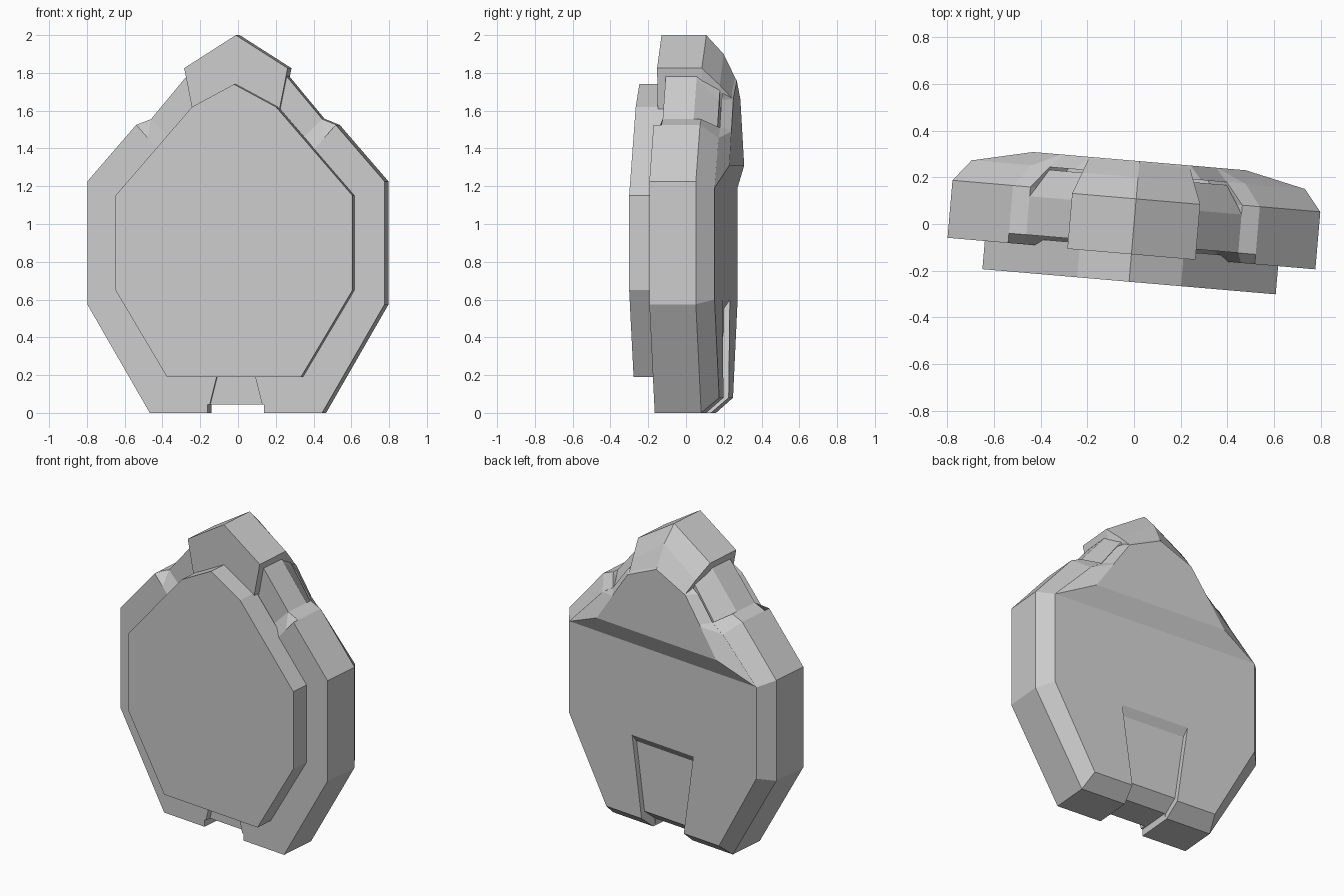
import bpy, bmesh, math
from mathutils import Matrix

if "Cube" in bpy.data.objects:
    bpy.data.objects.remove(bpy.data.objects["Cube"])

# The whole pack is turned slightly about the vertical axis
TURN = Matrix.Rotation(math.radians(-4.9), 4, 'Z')


def finish(bm, name):
    bmesh.ops.recalc_face_normals(bm, faces=bm.faces)
    bm.transform(TURN)
    me = bpy.data.meshes.new(name)
    bm.to_mesh(me)
    bm.free()
    ob = bpy.data.objects.new(name, me)
    bpy.context.collection.objects.link(ob)
    return ob


def loft(name, rings):
    """Rings of (depth, right-half outline from top to bottom), mirrored and bridged."""
    bm = bmesh.new()
    loops = []
    for y, half in rings:
        full = half + [(-x, z) for x, z in reversed(half) if x > 0]
        loops.append([bm.verts.new((x, y, z)) for x, z in full])
    n = len(loops[0])
    for a, b in zip(loops, loops[1:]):
        for i in range(n):
            j = (i + 1) % n
            bm.faces.new((a[i], a[j], b[j], b[i]))
    bm.faces.new(loops[0])
    bm.faces.new(loops[-1])
    return finish(bm, name)


def tapered_prism(name, profile, w, k):
    """Side profile of (depth, height), half width w + k * height."""
    bm = bmesh.new()
    r = [bm.verts.new((w + k * z, y, z)) for y, z in profile]
    l = [bm.verts.new((-w - k * z, y, z)) for y, z in profile]
    n = len(profile)
    for i in range(n):
        j = (i + 1) % n
        bm.faces.new((r[i], r[j], l[j], l[i]))
    bm.faces.new(r)
    bm.faces.new(l)
    return finish(bm, name)


# Main shell with shoulders and a bevelled back
low = [(.79, 1.225), (.79, .575), (.458, 0)]
mid = [(.35, 1.45), (.455, 1.555), (.53, 1.525)] + low
shell = loft("shell", [
    (-.127, [(.41, 1.39), (.47, 1.457), (.53, 1.525)] + low),
    (-.085, mid),
    (.12, mid),
    (.213, [(.30, 1.45), (.38, 1.51), (.46, 1.455), (.715, 1.19), (.715, .6), (.43, .08)]),
])

# Shallow channel wrapping around the bottom of the shell
cutters = [
    tapered_prism("channel_front", [(-.2, -.1), (-.2, .25), (-.09, .25), (-.09, -.1)], .15, -.25),
    tapered_prism("channel_bottom", [(-.15, -.1), (-.15, .045), (.11, .045), (.11, -.1)], .15, 0),
    tapered_prism("channel_back", [(.3, -.1), (.3, .62), (.22, .61), (.18, .55), (.18, .115),
                                   (.10, .045), (.10, -.1)], .15, .14),
]
bpy.context.view_layer.objects.active = shell
for c in cutters:
    m = shell.modifiers.new(c.name, 'BOOLEAN')
    m.operation = 'DIFFERENCE'
    m.solver = 'EXACT'
    m.object = c
    bpy.ops.object.modifier_apply(modifier=m.name)
    bpy.data.objects.remove(c)

# Recessed neck between shoulders and hood
neck = [(0, 1.85), (.2, 1.855), (.28, 1.765), (.455, 1.555), (.45, 1.19)]
loft("neck", [
    (-.085, neck),
    (.08, neck),
    (.2, [(0, 1.85), (.2, 1.75), (.27, 1.66), (.38, 1.51), (.45, 1.19)]),
])

# Raised triangular panel on the upper back
loft("back_panel", [
    (.212, [(0, 1.85), (.27, 1.66), (.38, 1.51), (.46, 1.455), (.715, 1.19)]),
    (.27, [(0, 1.76), (.22, 1.66), (.33, 1.5), (.335, 1.49), (.457, 1.31)]),
])

# Peaked hood on top
loft("hood", [
    (-.13, [(0, 2), (.275, 1.825), (.23, 1.6)]),
    (.108, [(0, 2), (.275, 1.825), (.23, 1.6)]),
    (.2, [(0, 1.9), (.24, 1.735), (.2, 1.58)]),
    (.268, [(0, 1.76), (.215, 1.66), (.17, 1.55)]),
])

# Flat front pad
pad = [(0, 1.74), (.223, 1.62), (.63, 1.15), (.63, .65), (.356, .19)]
loft("front_pad", [(-.248, pad), (-.1, pad)])
